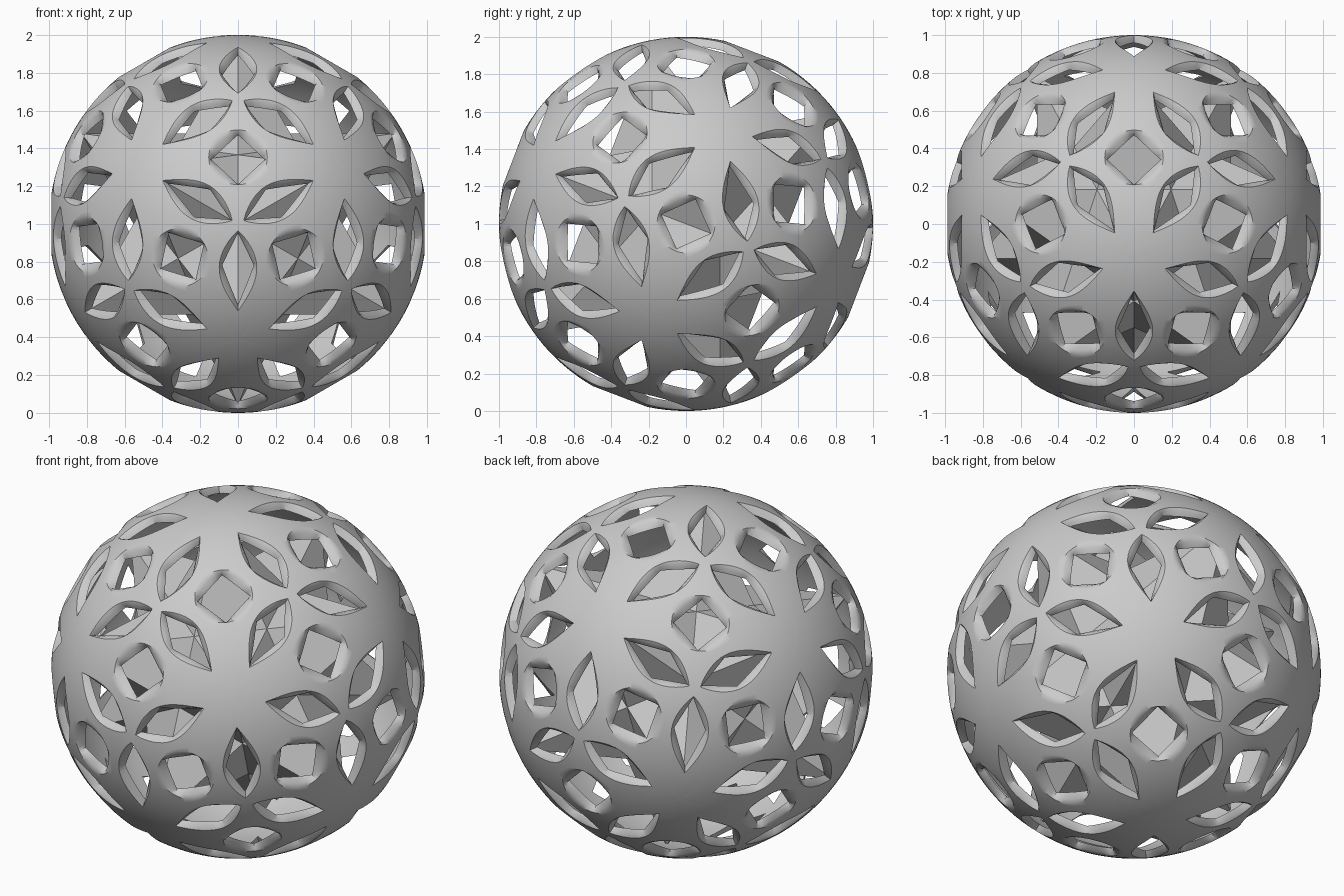
import bpy, bmesh
from math import sin, cos, pi, radians, asin, sqrt
from mathutils import Vector, Matrix

cube = bpy.data.objects.get("Cube")
if cube:
    bpy.data.objects.remove(cube, do_unlink=True)

grey = bpy.data.materials.new("light_grey")
grey.use_nodes = True
tone = (0.6, 0.6, 0.6, 1)
grey.diffuse_color = tone
grey.node_tree.nodes["Principled BSDF"].inputs["Base Color"].default_value = tone

PHI = (1 + sqrt(5)) / 2
OUTER, RIM, INNER = 1.0, 0.988, 0.96    # shell radii
STEPS, ROWS = 24, 5                     # grid of one symmetry cell
LENS = (1, 17)                          # grid steps along a lens hole
ROUND = (4, 16)                         # grid steps along a round hole


def make_object(name, bm):
    bmesh.ops.remove_doubles(bm, verts=bm.verts, dist=0.0002)
    bmesh.ops.recalc_face_normals(bm, faces=bm.faces)
    mesh = bpy.data.meshes.new(name)
    bm.to_mesh(mesh)
    bm.free()
    mesh.materials.append(grey)
    obj = bpy.data.objects.new(name, mesh)
    obj.location.z = 1
    bpy.context.collection.objects.link(obj)
    return obj


def add_face(bm, points):
    bm.faces.new([bm.verts.new(p) for p in points])


def tangent(a, b):
    """Unit direction at a pointing along the sphere to b."""
    return (b - a * a.dot(b)).normalized()


def arc(a, b, start, end, f):
    """Point on the great circle from a to b, between two angles."""
    angle = start + (end - start) * f
    return a * cos(angle) + tangent(a, b) * sin(angle)


# Guide icosahedron, tilted so a face centre points to the front
guide = bmesh.new()
tilt = Matrix.Rotation(-asin(0.3568), 3, 'X')
for s in (-1, 1):
    for t in (-PHI, PHI):
        for co in ((0, s, t), (s, t, 0), (t, 0, s)):
            guide.verts.new(tilt @ Vector(co).normalized())
bmesh.ops.convex_hull(guide, input=guide.verts)


def centre(face):
    return face.calc_center_median().normalized()


def lens_side(a, b, c, start, end, width, straight):
    """Cell border through a lens hole: face centre to corner."""
    normal = a.cross(b).normalized()
    if normal.dot(c) < 0:
        normal = -normal
    full = a.angle(b)
    line = [a]
    for i in range(1, STEPS + 1):
        if i <= LENS[1]:
            u = (i - LENS[0]) / (LENS[1] - LENS[0])
            bulge = min(u / 0.44, (1 - u) / 0.56) if straight else sin(pi * u ** 0.88)
            p = arc(a, b, start, end, u) + normal * width * bulge
        else:
            p = arc(a, b, end, full, (i - LENS[1]) / (STEPS - LENS[1]))
        line.append(p.normalized())
    return line


def round_side(a, b, c, radius, straight):
    """Cell border past a round hole at an edge middle."""
    to_a, to_b = tangent(c, a), tangent(c, b)
    line = []
    for i in range(STEPS + 1):
        if i < ROUND[0]:
            p = arc(a, c, 0, a.angle(c) - radius, i / ROUND[0])
        elif i <= ROUND[1]:
            th = pi / 2 * (i - ROUND[0]) / (ROUND[1] - ROUND[0])
            r = radius / (cos(th) + sin(th)) if straight else radius
            p = c + (to_a * cos(th) + to_b * sin(th)) * r
        else:
            p = arc(c, b, radius, c.angle(b), (i - ROUND[1]) / (STEPS - ROUND[1]))
        line.append(p.normalized())
    return line


def sheet(bm, p, q, radius):
    """Curved sheet between two borders."""
    grid = [[(a.lerp(b, j / ROWS)).normalized() * radius for j in range(ROWS + 1)]
            for a, b in zip(p, q)]
    for i in range(STEPS):
        for j in range(ROWS):
            quad = [grid[i][j], grid[i][j + 1], grid[i + 1][j + 1], grid[i + 1][j]]
            # Collapse the pointed ends to triangles
            if i == 0:
                quad = [grid[0][0]] + quad[2:]
            elif i == STEPS - 1:
                quad = quad[:2] + [grid[STEPS][0]]
            add_face(bm, quad)


def rim(bm, out, inn, span):
    """Rounded wall of a hole."""
    rings = [[p * OUTER for p in out],
             [p.lerp(q, 0.5).normalized() * RIM for p, q in zip(out, inn)],
             [q * INNER for q in inn]]
    for r0, r1 in zip(rings, rings[1:]):
        for i in range(*span):
            add_face(bm, (r0[i], r1[i], r1[i + 1], r0[i + 1]))


# Pierced shell, one mirrored cell at a time
shell = bmesh.new()
for face in guide.faces:
    a = centre(face)
    for edge in face.edges:
        c = ((edge.verts[0].co + edge.verts[1].co) / 2).normalized()
        for v in edge.verts:
            b = v.co.normalized()
            lens_out = lens_side(a, b, c, radians(2.0), radians(27.4), 0.1, False)
            lens_in = lens_side(a, b, c, radians(2.8), radians(26.4), 0.088, True)
            round_out = round_side(a, b, c, 0.157, False)
            round_in = round_side(a, b, c, 0.148, True)
            sheet(shell, lens_out, round_out, OUTER)
            sheet(shell, lens_in, round_in, INNER)
            rim(shell, lens_out, lens_in, LENS)
            rim(shell, round_out, round_in, ROUND)
shell_obj = make_object("pierced_shell", shell)

# Twelve-pointed star inside, its tips buried in the shell
star = bmesh.new()
TIP = 0.975
CORE = TIP * 0.5627
for edge in guide.edges:
    f, g = [centre(face) * CORE for face in edge.link_faces]
    for v in edge.verts:
        add_face(star, (v.co * TIP, f, g))
make_object("inner_star", star)
guide.free()

# Smooth shell with crisp hole edges; the star stays flat
bpy.ops.object.select_all(action='DESELECT')
shell_obj.select_set(True)
bpy.context.view_layer.objects.active = shell_obj
bpy.ops.object.shade_smooth_by_angle(angle=radians(30))
